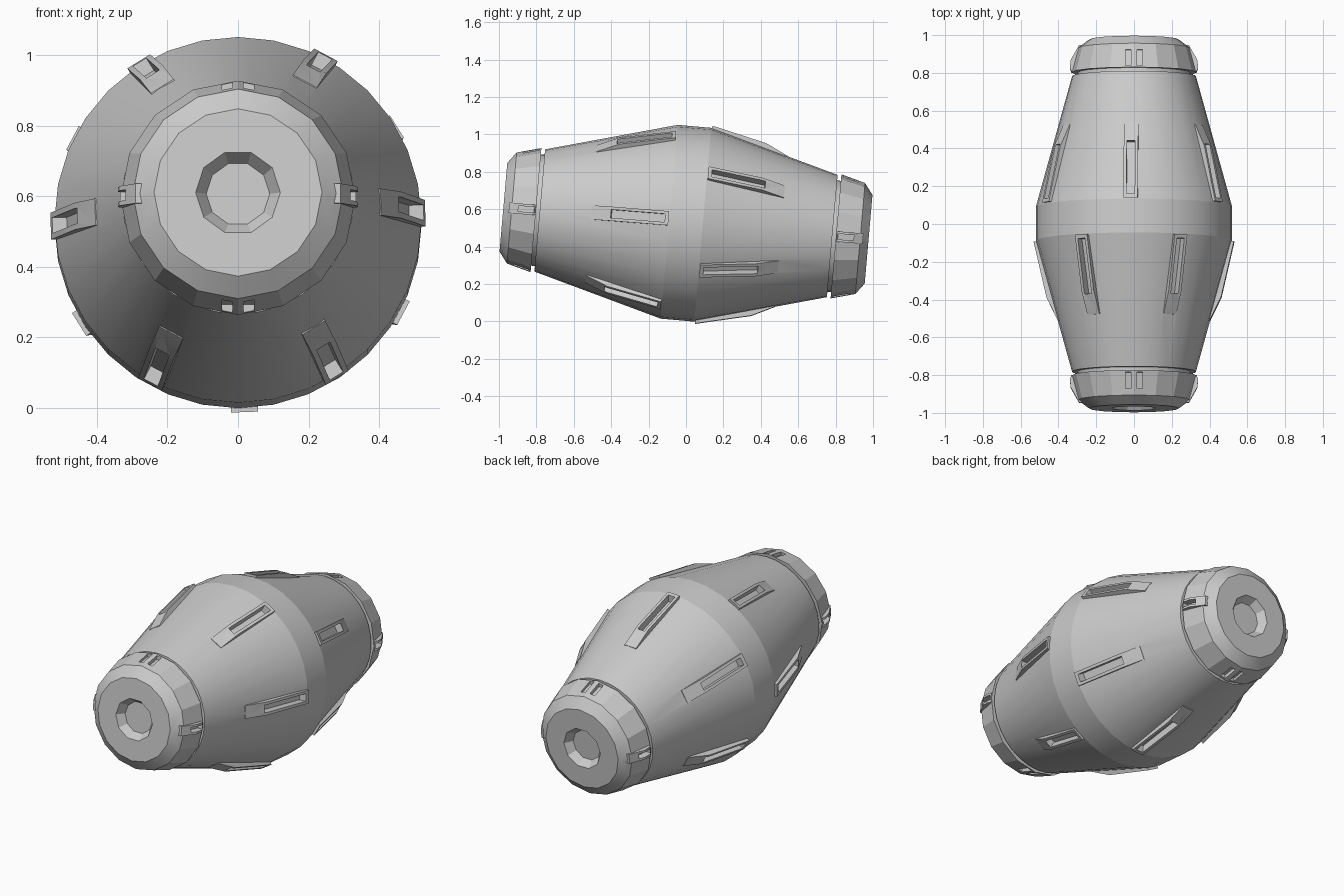
import bpy, bmesh
from math import cos, sin, pi, radians
from mathutils import Matrix

if "Cube" in bpy.data.objects:
    bpy.data.objects.remove(bpy.data.objects["Cube"])

# everything is built along the local y axis, then tilted 5 degrees
TILT = Matrix.Translation((0, 0, 0.525)) @ Matrix.Rotation(radians(-5), 4, 'X')


def finish(name, bm):
    bmesh.ops.recalc_face_normals(bm, faces=bm.faces)
    mesh = bpy.data.meshes.new(name)
    bm.to_mesh(mesh)
    bm.free()
    ob = bpy.data.objects.new(name, mesh)
    ob.matrix_world = TILT
    bpy.context.collection.objects.link(ob)
    return ob


def lathe(bm, profile, n):
    """Closed solid of revolution from (along, radius) points."""
    rings = [[bm.verts.new((r * cos(2 * pi * i / n), a, r * sin(2 * pi * i / n)))
              for i in range(n)] for a, r in profile]
    for p, q in zip(rings, rings[1:]):
        for i in range(n):
            bm.faces.new((p[i], p[(i + 1) % n], q[(i + 1) % n], q[i]))
    bm.faces.new(rings[0])
    bm.faces.new(rings[-1])


def prism(bm, profile, width, angle, side, offset=0):
    """Extrude an (along, radius) outline sideways and place it round the axis."""
    rows = []
    for s in (-0.5, 0.5):
        rows.append([])
        for a, r in profile:
            t = s * width + offset
            rows[-1].append(bm.verts.new((r * cos(angle) - t * sin(angle), side * a,
                                          r * sin(angle) + t * cos(angle))))
    n = len(profile)
    for i in range(n):
        j = (i + 1) % n
        bm.faces.new((rows[0][i], rows[0][j], rows[1][j], rows[1][i]))
    bm.faces.new(rows[0])
    bm.faces.new(rows[1])


def boolean(ob, other, op):
    m = ob.modifiers.new(op, 'BOOLEAN')
    m.operation, m.object, m.solver = op, other, 'EXACT'
    bpy.context.view_layer.objects.active = ob
    bpy.ops.object.modifier_apply(modifier=m.name)
    bpy.data.objects.remove(other)


def smooth(ob):
    bpy.ops.object.select_all(action='DESELECT')
    ob.select_set(True)
    bpy.context.view_layer.objects.active = ob
    bpy.ops.object.shade_smooth_by_angle(angle=radians(14))


# barrel shell with narrow necks under the caps
bm = bmesh.new()
lathe(bm, [(-.83, .295), (-.785, .30), (-.785, .328), (-.09, .52),
           (.09, .52), (.785, .328), (.785, .30), (.83, .295)], 32)
shell = finish("barrel_shell", bm)

# raised slot housings, staggered between the two halves, and their pockets
fins, pockets = bmesh.new(), bmesh.new()
for side in (-1, 1):
    for k in range(6):
        ang = radians(k * 60 + (2 if side < 0 else 32))
        prism(fins, [(.095, .44), (.095, .531), (.39, .463), (.51, .405), (.51, .36)],
              .076, ang, side)
        prism(pockets, [(.115, .485), (.115, .60), (.42, .60), (.40, .415)],
              .044, ang, side)
boolean(shell, finish("slot_housings", fins), 'UNION')
boolean(shell, finish("slot_pockets", pockets), 'DIFFERENCE')
smooth(shell)

# end caps with a central socket, side clips and paired notches
for side, label in ((-1, "front"), (1, "back")):
    bm = bmesh.new()
    lathe(bm, [(side * a, r) for a, r in
               ((.805, .30), (.805, .333), (.935, .298), (.98, .238))], 16)
    cap = finish(label + "_cap", bm)

    clips = bmesh.new()
    for ang in (0, pi):
        prism(clips, [(.81, .27), (.81, .332), (.825, .34), (.87, .335),
                      (.95, .29), (.95, .26)], .056, ang, side)
    boolean(cap, finish("clips", clips), 'UNION')

    cuts = bmesh.new()
    for k in range(4):
        for off in ((-.03, .03) if k % 2 else (0,)):
            prism(cuts, [(.815, .305), (.815, .40), (.90, .40), (.90, .285)],
                  .03, k * pi / 2, side, off)
    lathe(cuts, [(side * .935, .09), (side * .98, .12), (side * 1.02, .147)], 10)
    boolean(cap, finish("cap_cuts", cuts), 'DIFFERENCE')
    smooth(cap)
